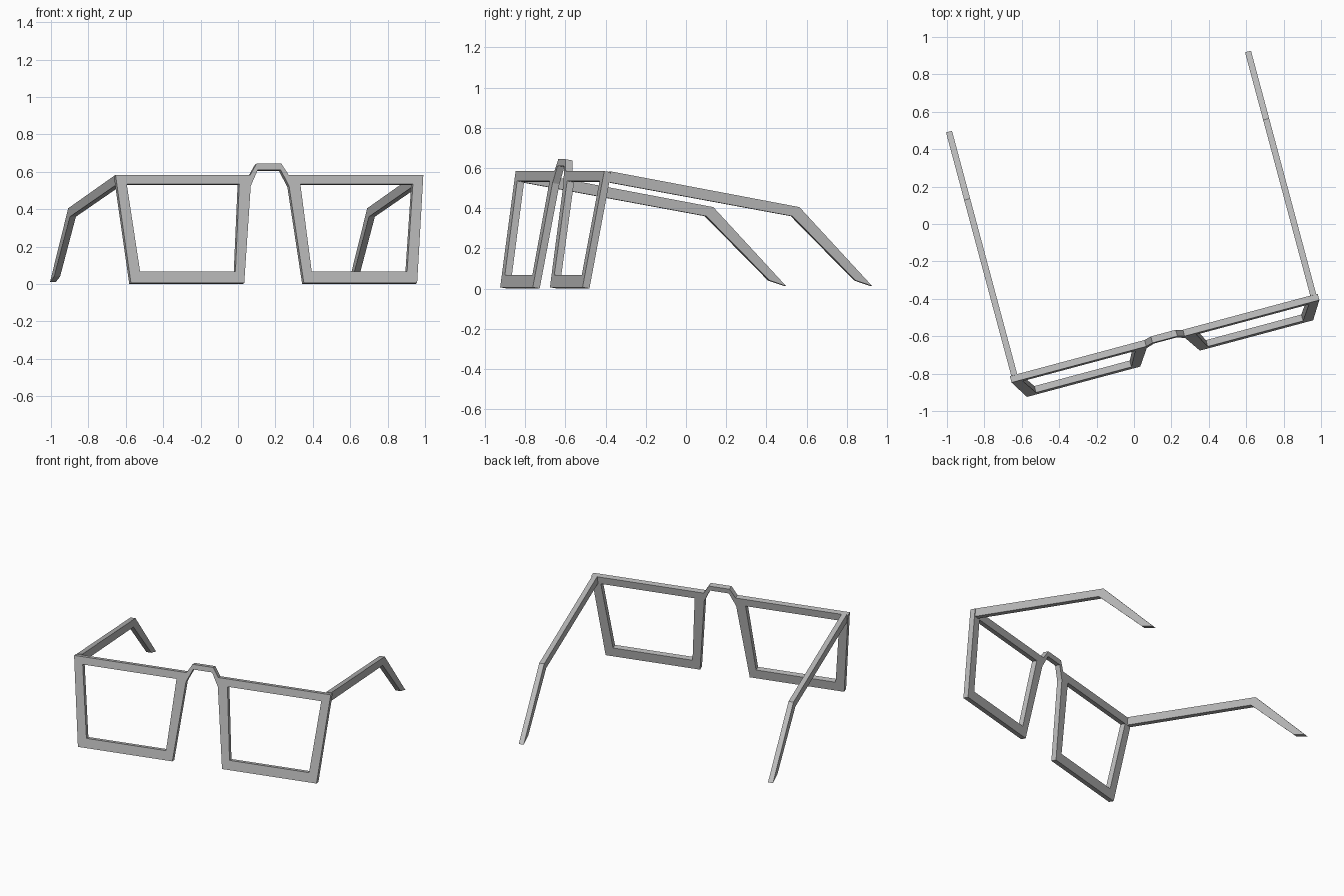
import bpy, bmesh, math
from mathutils import Matrix, Vector

cube = bpy.data.objects.get("Cube")
if cube:
    bpy.data.objects.remove(cube, do_unlink=True)

grey = bpy.data.materials.new("frame grey")
grey.use_nodes = True
grey.diffuse_color = (0.5, 0.5, 0.5, 1)
grey.node_tree.nodes["Principled BSDF"].inputs["Base Color"].default_value = (0.5, 0.5, 0.5, 1)

TURN = Matrix.Rotation(math.radians(15), 4, "Z")     # whole pair is turned
TILT = Matrix.Rotation(math.radians(-9.4), 4, "X")   # fronts lean back at the top


def plate(name, polygons, offset, matrix):
    """Join flat polygons at shared corners and thicken them along offset."""
    bm = bmesh.new()
    for poly in polygons:
        bm.faces.new([bm.verts.new(p) for p in poly])
    bmesh.ops.remove_doubles(bm, verts=bm.verts, dist=0.0005)
    result = bmesh.ops.extrude_face_region(bm, geom=bm.faces[:], use_keep_orig=True)
    moved = [g for g in result["geom"] if isinstance(g, bmesh.types.BMVert)]
    bmesh.ops.translate(bm, verts=moved, vec=Vector(offset))
    bmesh.ops.recalc_face_normals(bm, faces=bm.faces)
    bm.transform(matrix)
    mesh = bpy.data.meshes.new(name)
    bm.to_mesh(mesh)
    bm.free()
    mesh.materials.append(grey)
    obj = bpy.data.objects.new(name, mesh)
    bpy.context.collection.objects.link(obj)
    return obj


# Rims and bridge, drawn for one half as (across, up)
outer = [(0.852, 0.592), (0.106, 0.592), (0.106, 0.532), (0.165, 0.006), (0.792, 0.006)]
inner = [(0.792, 0.542), (0.169, 0.542), (0.211, 0.069), (0.739, 0.069)]
bridge_top, bridge_low = (0.069, 0.652), (0.063, 0.619)
rim_polygons = [
    [outer[0], outer[1], inner[1], inner[0]],
    [outer[1], outer[2], inner[1]],
    [outer[2], outer[3], inner[2], inner[1]],
    [outer[3], outer[4], inner[3], inner[2]],
    [outer[4], outer[0], inner[0], inner[3]],
    [outer[1], bridge_top, bridge_low, outer[2]],
    [bridge_top, (0, bridge_top[1]), (0, bridge_low[1]), bridge_low],
]
front = [[(side * x, 0, z) for x, z in poly] for side in (1, -1) for poly in rim_polygons]
plate("front_frame", front, (0, 0.036, 0),
      TURN @ Matrix.Translation((0, -0.746, 0)) @ TILT)

# Temple arms, each a bent side profile as (back, up) given width
arm = [(-0.615, 0.583), (0.358, 0.405), (0.733, 0.012),
       (0.648, 0.040), (0.322, 0.360), (-0.620, 0.528)]
for name, side in (("left_temple", 1), ("right_temple", -1)):
    plate(name, [[(side * 0.811, y, z) for y, z in arm]], (side * 0.033, 0, 0), TURN)
